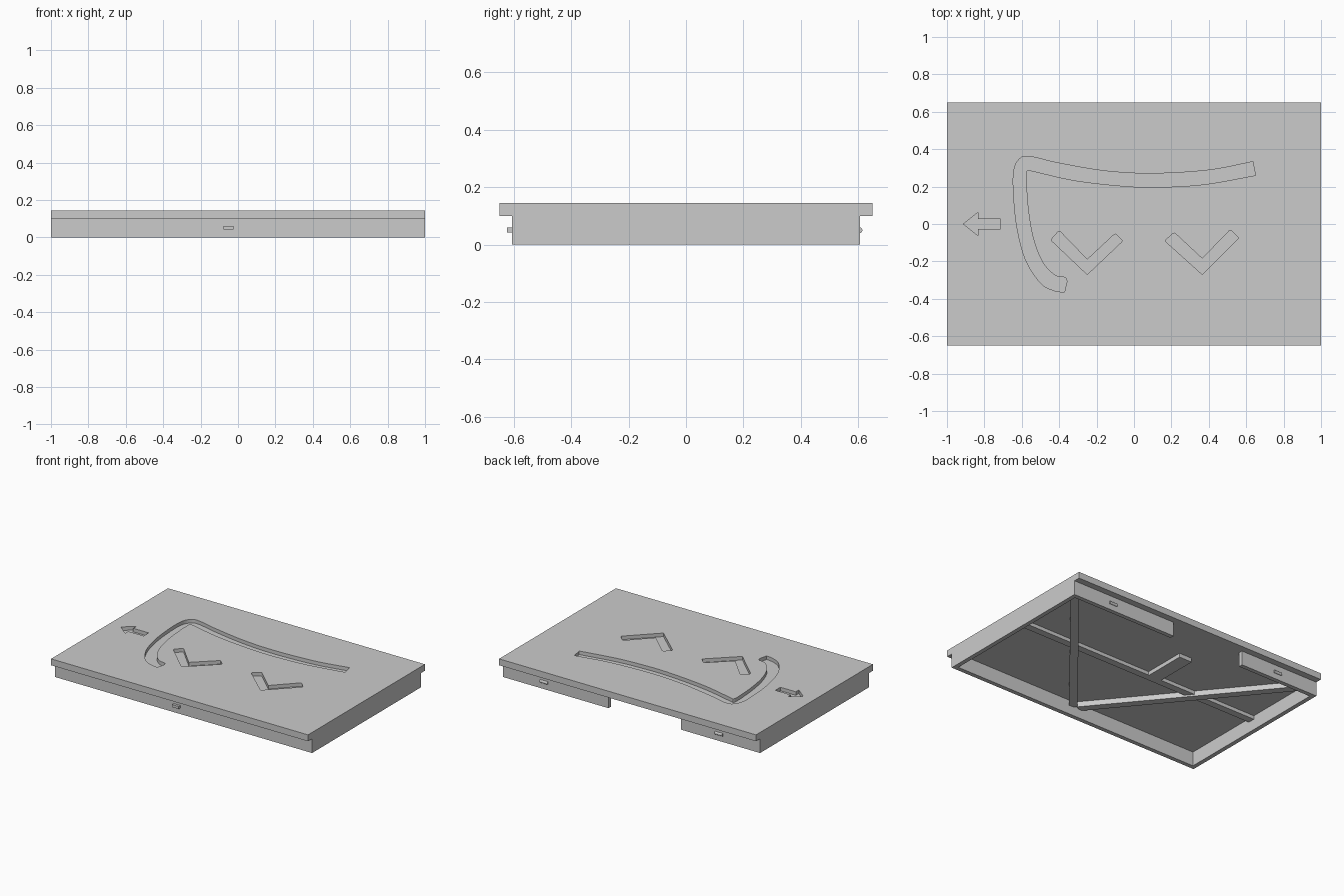
import bpy, bmesh, math
from mathutils import Vector

old = bpy.data.objects.get("Cube")
if old:
    bpy.data.objects.remove(old, do_unlink=True)

grey = bpy.data.materials.new("light grey")
grey.use_nodes = True
grey.diffuse_color = (0.6, 0.6, 0.6, 1)
grey.node_tree.nodes["Principled BSDF"].inputs["Base Color"].default_value = (0.6, 0.6, 0.6, 1)

TOP, FLOOR, UNDER = 0.145, 0.12, 0.1
WALL_Y, WALL = 0.605, 0.03


def prism(name, loops, low, high, axis="z"):
    """Solid from a 2D outline and optional hole outlines, along z (x, y) or along x (y, z)."""
    bm = bmesh.new()
    normal = Vector((0, 0, 1)) if axis == "z" else Vector((1, 0, 0))
    caps = []
    for h in (low, high):
        rings, edges = [], []
        for loop in loops:
            ring = [bm.verts.new((p[0], p[1], h) if axis == "z" else (h, p[0], p[1])) for p in loop]
            edges += [bm.edges.new((ring[i - 1], ring[i])) for i in range(len(ring))]
            rings.append(ring)
        bmesh.ops.triangle_fill(bm, use_beauty=True, use_dissolve=False, edges=edges, normal=normal)
        caps.append(rings)
    for lower, upper in zip(*caps):
        for i in range(len(lower)):
            bm.faces.new((lower[i - 1], lower[i], upper[i], upper[i - 1]))
    bmesh.ops.recalc_face_normals(bm, faces=bm.faces)
    mesh = bpy.data.meshes.new(name)
    bm.to_mesh(mesh)
    bm.free()
    mesh.materials.append(grey)
    obj = bpy.data.objects.new(name, mesh)
    bpy.context.scene.collection.objects.link(obj)
    return obj


def rectangle(x0, x1, y0, y1):
    return [(x0, y0), (x1, y0), (x1, y1), (x0, y1)]


def smooth_path(points, steps=6):
    """Catmull-Rom curve through the points."""
    pts = [Vector(p) for p in points]
    pts = [2 * pts[0] - pts[1]] + pts + [2 * pts[-1] - pts[-2]]
    out = []
    for a, b, c, d in zip(pts, pts[1:], pts[2:], pts[3:]):
        for i in range(steps):
            t = i / steps
            out.append(0.5 * (2 * b + (c - a) * t + (2 * a - 5 * b + 4 * c - d) * t ** 2
                              + (3 * b - a - 3 * c + d) * t ** 3))
    return out + [pts[-2]]


def rounded(points, radii, steps=4):
    """Round the corners of an outline, each by its own radius (0 keeps it sharp)."""
    pts = [Vector(p) for p in points]
    out = []
    for i, (p, radius) in enumerate(zip(pts, radii)):
        if not radius:
            out.append(p)
            continue
        a = p + (pts[i - 1] - p).normalized() * radius
        b = p + (pts[(i + 1) % len(pts)] - p).normalized() * radius
        for k in range(steps + 1):
            t = k / steps
            out.append(a * (1 - t) ** 2 + p * 2 * t * (1 - t) + b * t ** 2)
    return out


# Engraved outlines: arrow, two chevrons and the long bent curve
half_arrow = [(-0.835, 0.062), (-0.835, 0.028), (-0.715, 0.028)]
arrow = [(-0.912, 0)] + half_arrow + [(x, -y) for x, y in reversed(half_arrow)]
tips = [0.012, 0.012, 0, 0.012, 0.012, 0]
left_chevron = rounded([(-0.445, -0.085), (-0.4, -0.035), (-0.25, -0.19),
                        (-0.1, -0.05), (-0.06, -0.09), (-0.25, -0.27)], tips)
right_chevron = rounded([(0.165, -0.09), (0.215, -0.045), (0.365, -0.185),
                         (0.515, -0.03), (0.56, -0.075), (0.365, -0.27)], tips)
outer = smooth_path([(0.635, 0.333), (0.4, 0.288), (0.1, 0.27), (-0.15, 0.283), (-0.4, 0.325),
                     (-0.56, 0.361), (-0.615, 0.345), (-0.643, 0.28), (-0.643, 0.15), (-0.625, -0.02),
                     (-0.58, -0.19), (-0.5, -0.315), (-0.43, -0.355), (-0.372, -0.365)])
inner = smooth_path([(-0.358, -0.305), (-0.37, -0.286), (-0.42, -0.275), (-0.485, -0.21),
                     (-0.535, -0.09), (-0.565, 0.07), (-0.577, 0.25), (-0.568, 0.288), (-0.54, 0.283),
                     (-0.3, 0.23), (0, 0.199), (0.2, 0.199), (0.4, 0.215), (0.65, 0.26)])

# Flanged plate: pierced upper layer over a plain lower layer
sheet = rectangle(-1, 1, -0.65, 0.65)
prism("top_plate", [sheet, arrow, left_chevron, right_chevron, outer + inner], FLOOR, TOP)
prism("lower_plate", [sheet], UNDER, FLOOR)

# Skirt wall around the underside, open in the middle of the back
inner_x, inner_y = 1 - WALL, WALL_Y - WALL
gap_low, gap_high = -0.385, 0.18
prism("skirt_wall", [[
    (gap_high, WALL_Y), (1, WALL_Y), (1, -WALL_Y), (-1, -WALL_Y), (-1, WALL_Y), (gap_low, WALL_Y),
    (gap_low, inner_y), (-inner_x, inner_y), (-inner_x, -inner_y), (inner_x, -inner_y),
    (inner_x, inner_y), (gap_high, inner_y)]], 0, UNDER)

# Stiffening ribs under the plate
prism("cross_rib", [rectangle(-inner_x, inner_x, -0.025, 0.025)], 0.075, UNDER)
prism("centre_stub_rib", [rectangle(-0.2, -0.1, 0.025, 0.33)], 0.072, UNDER)
for side, name in ((1, "left_diagonal_rib"), (-1, "right_diagonal_rib")):
    start, end = Vector((0.02 * side, -inner_y)), Vector((inner_x * side, inner_y))
    across = (end - start).normalized().orthogonal() * 0.027
    prism(name, [[start - across, end - across, end + across, start + across]], 0.063, UNDER)

# Snap catches: square one in front, two rounded ones at the back
prism("front_catch", [rectangle(-0.077, -0.025, -0.623, -WALL_Y)], 0.042, 0.06)
for x, name in ((0.68, "back_left_catch"), (-0.68, "back_right_catch")):
    arc = [(WALL_Y + 0.009 * math.cos(a), 0.05 + 0.01 * math.sin(a))
           for a in (math.radians(d) for d in range(-90, 91, 30))]
    prism(name, [arc], x - 0.03, x + 0.03, "x")
